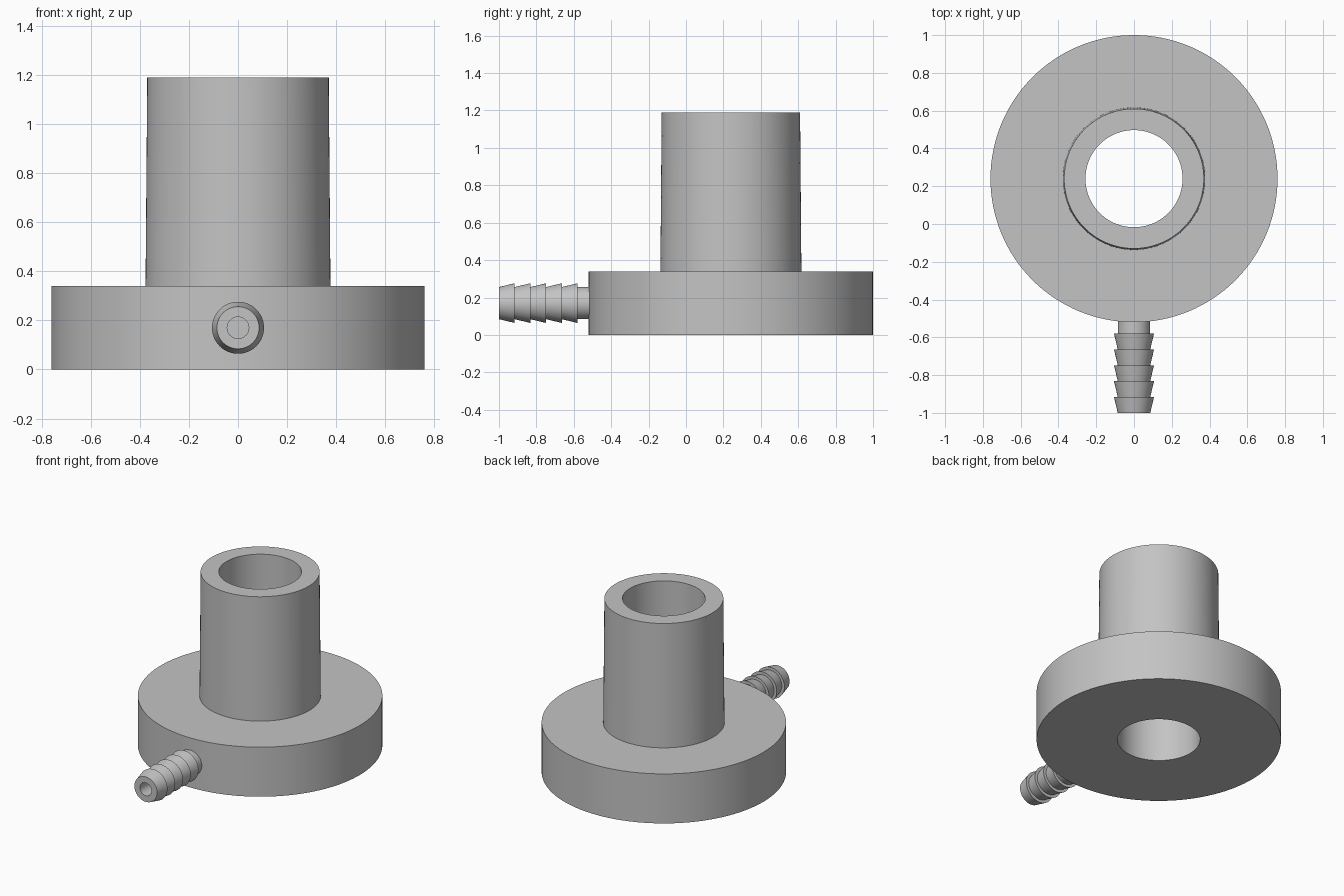
import bpy
import bmesh
import math
from mathutils import Matrix, Vector

cube = bpy.data.objects.get("Cube")
if cube:
    bpy.data.objects.remove(cube)

grey = bpy.data.materials.new("plain_grey")
grey.use_nodes = True
grey.diffuse_color = (0.55, 0.55, 0.55, 1)
grey.node_tree.nodes["Principled BSDF"].inputs["Base Color"].default_value = grey.diffuse_color


def lathe(name, profile, segments, matrix, closed):
    """Spin a (radius, height) profile around the local z axis."""
    bm = bmesh.new()
    verts = [bm.verts.new((r, 0, h)) for r, h in profile]
    edges = [bm.edges.new(pair) for pair in zip(verts, verts[1:])]
    if closed:
        edges.append(bm.edges.new((verts[-1], verts[0])))
    bmesh.ops.spin(bm, geom=verts + edges, cent=(0, 0, 0), axis=(0, 0, 1),
                   angle=math.tau, steps=segments, use_merge=True)
    bmesh.ops.remove_doubles(bm, verts=bm.verts, dist=1e-5)
    bmesh.ops.recalc_face_normals(bm, faces=bm.faces)
    bm.transform(matrix)
    mesh = bpy.data.meshes.new(name)
    bm.to_mesh(mesh)
    bm.free()
    obj = bpy.data.objects.new(name, mesh)
    bpy.context.collection.objects.link(obj)
    mesh.materials.append(grey)
    bpy.ops.object.select_all(action="DESELECT")
    obj.select_set(True)
    bpy.context.view_layer.objects.active = obj
    bpy.ops.object.shade_smooth_by_angle(angle=math.radians(15))
    return obj


# Round base with a slightly tapered hollow column
bore, base_r, base_h, top = 0.257, 0.76, 0.34, 1.19
centre_y = 0.24
lathe("flanged_column",
      [(bore, 0), (base_r, 0), (base_r, base_h), (0.377, base_h), (0.37, top), (bore, top)],
      128, Matrix.Translation((0, centre_y, 0)), True)

# Barbed hose nozzle with a blind hole, measured inward from its tip
neck_r, barb_r, hole_r, pitch = 0.086, 0.106, 0.044, 0.084
profile = [(0, 0.475), (hole_r, 0.475), (hole_r, 0)]
for i in range(5):
    profile += [(neck_r, i * pitch), (barb_r, (i + 1) * pitch)]
profile += [(neck_r, 5 * pitch), (neck_r, 0.51), (0, 0.51)]
to_back = Matrix.Rotation(-math.pi / 2, 4, "X")
lathe("hose_nozzle", profile, 64,
      Matrix.Translation(Vector((0, -1, base_h / 2))) @ to_back, False)
